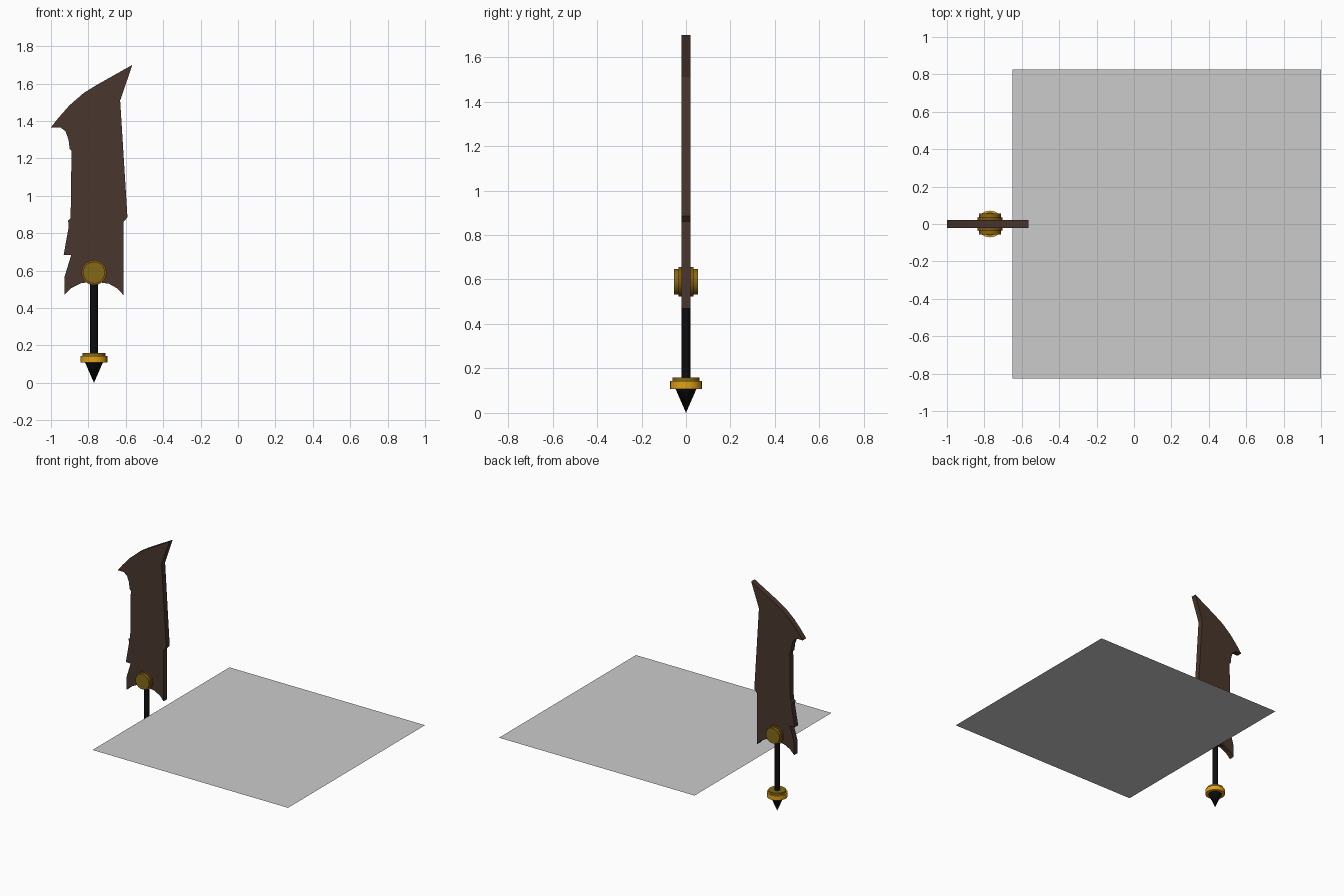
import bpy, bmesh, math

if "Cube" in bpy.data.objects:
    bpy.data.objects.remove(bpy.data.objects["Cube"])

SX = -0.77  # sword axis


def material(name, rgb):
    m = bpy.data.materials.new(name)
    m.diffuse_color = (*rgb, 1)
    m.use_nodes = True
    m.node_tree.nodes["Principled BSDF"].inputs["Base Color"].default_value = m.diffuse_color
    return m


steel = material("dark_steel", (0.065, 0.037, 0.026))
gold = material("gold", (0.75, 0.36, 0.01))
dull_gold = material("dull_gold", (0.23, 0.14, 0.01))
bronze = material("bronze", (0.23, 0.09, 0.006))
black = material("black", (0.004, 0.004, 0.004))


def add_object(name, bm, mat=None):
    bmesh.ops.recalc_face_normals(bm, faces=bm.faces)
    me = bpy.data.meshes.new(name)
    bm.to_mesh(me)
    bm.free()
    ob = bpy.data.objects.new(name, me)
    bpy.context.collection.objects.link(ob)
    if mat:
        me.materials.append(mat)
    return ob


def lathe(name, mat, profile, loc, sides=32, along_y=False):
    """Spin (radius, height) points around the z axis, or lay it along y."""
    bm = bmesh.new()
    vs = [bm.verts.new((r, 0, h)) for r, h in profile]
    es = [bm.edges.new(p) for p in zip(vs, vs[1:])]
    bmesh.ops.spin(bm, geom=vs + es, cent=(0, 0, 0), axis=(0, 0, 1),
                   angle=math.tau, steps=sides)
    bmesh.ops.remove_doubles(bm, verts=bm.verts, dist=1e-5)
    ob = add_object(name, bm, mat)
    ob.location = loc
    if along_y:
        ob.rotation_euler.x = math.pi / 2
    bpy.ops.object.select_all(action='DESELECT')
    ob.select_set(True)
    bpy.context.view_layer.objects.active = ob
    bpy.ops.object.shade_smooth_by_angle()
    return ob


# Blade: notched outline extruded to a flat slab
outline = [
    (-0.565, 1.70), (-0.63, 1.51), (-0.591, 0.885), (-0.613, 0.86),
    (-0.613, 0.47), (-0.645, 0.505), (-0.69, 0.53), (-0.77, 0.542),
    (-0.84, 0.533), (-0.89, 0.508), (-0.928, 0.472), (-0.928, 0.565),
    (-0.892, 0.683), (-0.932, 0.685), (-0.906, 0.83), (-0.908, 0.868),
    (-0.895, 0.88), (-0.890, 1.24), (-0.900, 1.25), (-0.906, 1.30),
    (-0.922, 1.345), (-0.950, 1.366), (-1.0, 1.366), (-0.962, 1.415),
    (-0.90, 1.485), (-0.825, 1.55), (-0.757, 1.592),
]
bm = bmesh.new()
face = bm.faces.new([bm.verts.new((x, -0.021, z)) for x, z in outline])
ext = bmesh.ops.extrude_face_region(bm, geom=[face])
bmesh.ops.translate(bm, vec=(0, 0.042, 0),
                    verts=[g for g in ext["geom"] if isinstance(g, bmesh.types.BMVert)])
add_object("blade", bm, steel)

# Grip
lathe("grip", black, [(0, 0.14), (0.0205, 0.14), (0.0205, 0.58), (0, 0.58)], (SX, 0, 0), 16)

# Pommel: stepped collar with a spike below
lathe("pommel_collar", gold, [(0, 0.108), (0.071, 0.108), (0.071, 0.143), (0, 0.143)], (SX, 0, 0))
lathe("pommel_step", dull_gold, [(0, 0.14), (0.061, 0.14), (0.061, 0.159), (0, 0.159)], (SX, 0, 0))
lathe("pommel_spike", black, [(0, 0), (0.048, 0.11), (0, 0.11)], (SX, 0, 0))

# Round boss through the blade, with a wider rim
lathe("boss_rim", bronze, [(0, -0.034), (0.067, -0.034), (0.067, 0.034), (0, 0.034)],
      (SX, 0, 0.59), along_y=True)
lathe("boss", dull_gold, [(0, -0.055), (0.058, -0.055), (0.058, 0.055), (0, 0.055)],
      (SX, 0, 0.59), along_y=True)

# Flat square sheet beside the sword
bpy.ops.mesh.primitive_plane_add(size=1.65, location=(0.175, 0, 0.396))
bpy.context.object.name = "flat_sheet"
